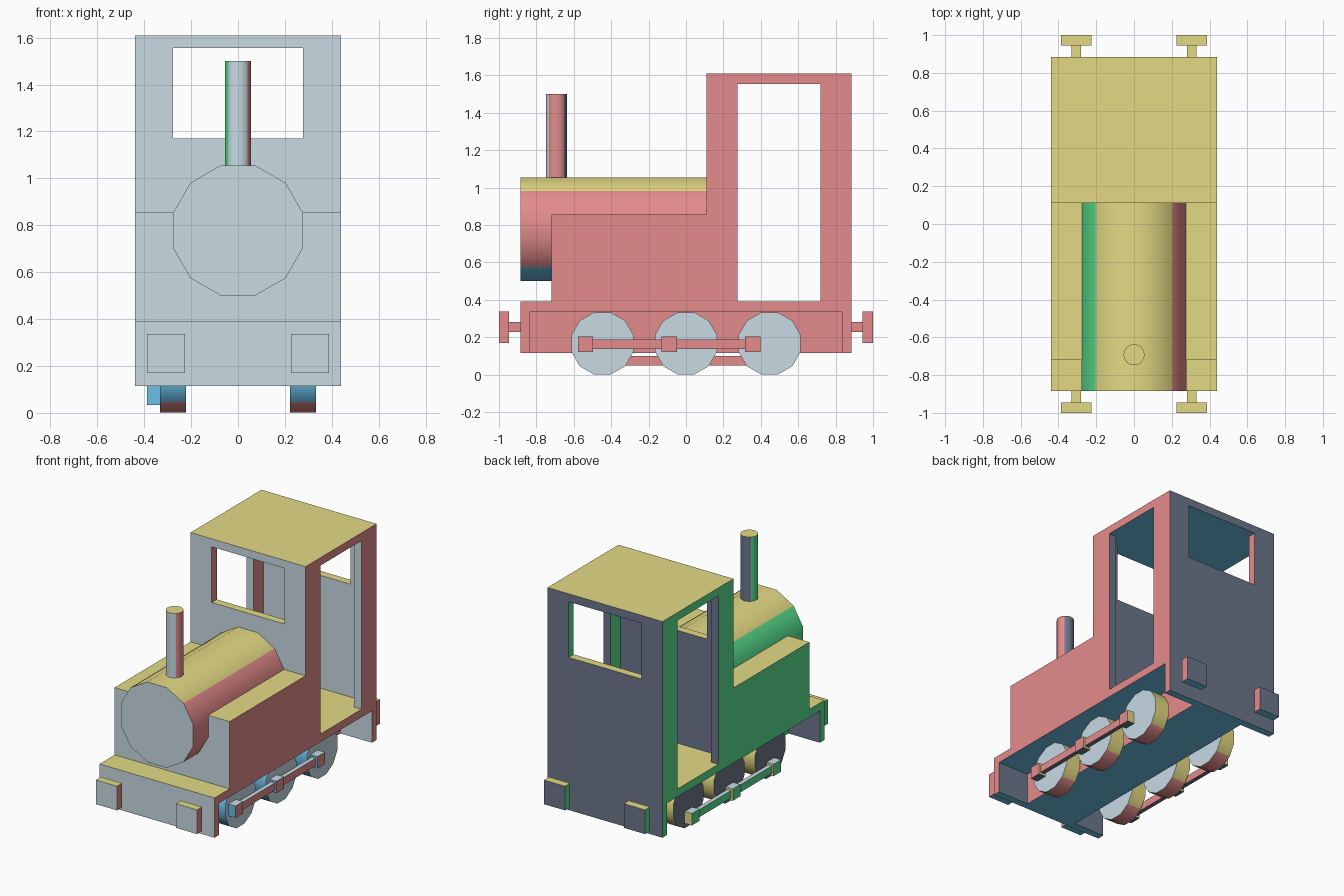
import bpy, bmesh, math
from mathutils import Matrix, Vector

if "Cube" in bpy.data.objects:
    bpy.data.objects.remove(bpy.data.objects["Cube"])


def material(name, rgb):
    m = bpy.data.materials.new(name)
    lin = [(c / 255 / 12.92) if c < 11 else ((c / 255 + 0.055) / 1.055) ** 2.4 for c in rgb]
    m.diffuse_color = (*lin, 1)
    m.use_nodes = True
    m.node_tree.nodes["Principled BSDF"].inputs["Base Color"].default_value = m.diffuse_color
    return m


MATS = [material("red", (228, 139, 139)), material("green", (88, 222, 142)),
        material("slate", (108, 118, 138)), material("pale_blue_grey", (200, 219, 228)),
        material("straw_yellow", (228, 218, 132)), material("blue", (108, 192, 232))]
RED, GREEN, SLATE, PALE, YELLOW, BLUE = range(6)

# Colour of faces pointing to +x, -x, +y, -y, +z, -z
BODY = (RED, GREEN, SLATE, PALE, YELLOW, BLUE)
WHEEL = (PALE, SLATE, YELLOW, BLUE, GREEN, RED)
ROD = (RED, GREEN, YELLOW, BLUE, PALE, SLATE)


def paint(obj, scheme):
    """Colour each face by the main direction of its normal."""
    obj.data.materials.clear()
    for m in MATS:
        obj.data.materials.append(m)
    for p in obj.data.polygons:
        axis = max(range(3), key=lambda i: abs(p.normal[i]))
        p.material_index = scheme[axis * 2 + (p.normal[axis] < 0)]


def finish(name, bm, scheme=BODY):
    bmesh.ops.recalc_face_normals(bm, faces=bm.faces)
    mesh = bpy.data.meshes.new(name)
    bm.to_mesh(mesh)
    bm.free()
    obj = bpy.data.objects.new(name, mesh)
    bpy.context.collection.objects.link(obj)
    paint(obj, scheme)
    return obj


def add_box(bm, x, y, z):
    size = Vector((x[1] - x[0], y[1] - y[0], z[1] - z[0]))
    mid = Vector((x[0] + x[1], y[0] + y[1], z[0] + z[1])) / 2
    bmesh.ops.create_cube(bm, size=1, matrix=Matrix.Translation(mid) @ Matrix.Diagonal((*size, 1)))


def cylinder(name, sides, radius, depth, centre, axis, scheme, turn):
    bm = bmesh.new()
    tilt = {"X": Matrix.Rotation(math.pi / 2, 4, "Y"),
            "Y": Matrix.Rotation(math.pi / 2, 4, "X"), "Z": Matrix()}[axis]
    bmesh.ops.create_cone(bm, cap_ends=True, segments=sides, radius1=radius, radius2=radius,
                          depth=depth, matrix=Matrix.Translation(centre) @ tilt
                          @ Matrix.Rotation(turn, 4, "Z"))
    obj = finish(name, bm, scheme)
    bpy.ops.object.select_all(action="DESELECT")
    obj.select_set(True)
    bpy.context.view_layer.objects.active = obj
    bpy.ops.object.shade_smooth_by_angle(angle=math.radians(35))
    return obj


# Body: side profile of frame, side tanks and cab, extruded across the width
profile = [(-.885, .115), (.885, .115), (.885, 1.61), (.11, 1.61), (.11, .855),
           (-.72, .855), (-.72, .39), (-.885, .39)]
bm = bmesh.new()
face = bm.faces.new([bm.verts.new((-.44, y, z)) for y, z in profile])
out = bmesh.ops.extrude_face_region(bm, geom=[face])
bmesh.ops.translate(bm, vec=(.88, 0, 0),
                    verts=[v for v in out["geom"] if isinstance(v, bmesh.types.BMVert)])
body = finish("body", bm)

# Openings: cab interior, doorways, windows and wheel recesses
cuts = [((-.385, .385), (.165, .83), (.39, 1.555)),
        ((-.6, .6), (.275, .72), (.39, 1.555)),
        ((-.278, .278), (0, 1), (1.17, 1.555)),
        ((.2, .6), (-.835, .835), (0, .335)),
        ((-.6, -.2), (-.835, .835), (0, .335))]
cutters = []
for c in cuts:
    bm = bmesh.new()
    add_box(bm, *c)
    cutter = finish("cutter", bm)
    cutter.hide_render = True
    cutters.append(cutter)
    mod = body.modifiers.new("cut", "BOOLEAN")
    mod.operation, mod.solver, mod.object = "DIFFERENCE", "EXACT", cutter
bpy.context.view_layer.update()
cut_mesh = bpy.data.meshes.new_from_object(body.evaluated_get(bpy.context.evaluated_depsgraph_get()))
body.modifiers.clear()
body.data = cut_mesh
paint(body, BODY)
for cutter in cutters:
    bpy.data.objects.remove(cutter)

# Boiler and chimney
cylinder("boiler", 12, .287, .995, (0, -.3875, .778), "Y", BODY, math.radians(15))
cylinder("chimney", 16, .056, .48, (0, -.692, 1.26), "Z", BODY, 0)

# Buffers at the four corners
for sx in (-1, 1):
    for sy in (-1, 1):
        bm = bmesh.new()
        for x, y, z in (((.225, .387), (.945, 1), (.17, .337)),
                        ((.28, .332), (.88, .945), (.228, .282))):
            add_box(bm, sorted(sx * v for v in x), sorted(sy * v for v in y), z)
        finish("buffer", bm)

# Wheels, with connecting rods a quarter turn apart on the two sides
for sx, dy, dz in ((1, -.09, -.005), (-1, 0, -.092)):
    for y in (-.447, 0, .447):
        cylinder("wheel", 12, .172, .11, (sx * .277, y, .167), "X", WHEEL, math.radians(15))
    bm = bmesh.new()
    zc = .167 + dz
    add_box(bm, sorted((sx * .343, sx * .373)), (dy - .447, dy + .447), (zc - .026, zc + .026))
    for y in (-.447, 0, .447):
        add_box(bm, sorted((sx * .332, sx * .387)), (y + dy - .041, y + dy + .041), (zc - .041, zc + .041))
    finish("connecting_rod", bm, ROD)
